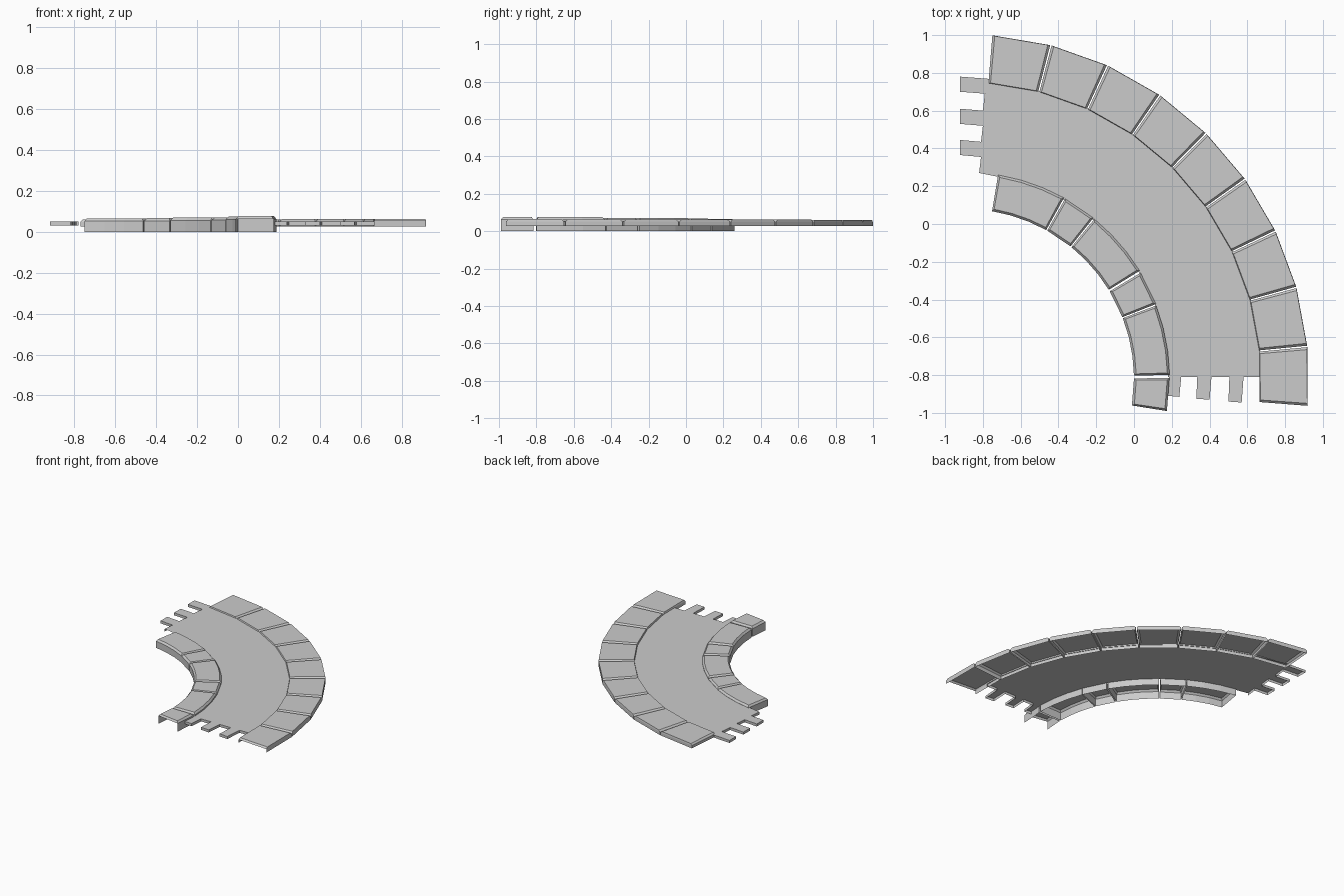
import bpy, bmesh
from math import cos, sin, radians, degrees

if "Cube" in bpy.data.objects:
    bpy.data.objects.remove(bpy.data.objects["Cube"])

CX, CY = -0.90, -0.82          # centre of the curve


def polar(r, a):
    return (CX + r * cos(radians(a)), CY + r * sin(radians(a)))


def finish(name, bm, top):
    """Orient the shell so its top faces up, then make the object."""
    bmesh.ops.recalc_face_normals(bm, faces=bm.faces)
    bm.normal_update()
    if top.normal.z < 0:
        bmesh.ops.reverse_faces(bm, faces=bm.faces)
    me = bpy.data.meshes.new(name)
    bm.to_mesh(me)
    bm.free()
    ob = bpy.data.objects.new(name, me)
    bpy.context.collection.objects.link(ob)
    return ob


def outline(r0, r1, a0, a1, n):
    angs = [a0 + (a1 - a0) * i / n for i in range(n + 1)]
    return [polar(r1, a) for a in angs] + [polar(r0, a) for a in reversed(angs)]


def block(name, r0, r1, a0, a1, zb, zt, n, edge, gap, drop, open_start=False):
    """Bottomless arc-shaped stone with a chamfered top."""
    bm = bmesh.new()
    da = degrees(gap / ((r0 + r1) / 2))
    base = outline(r0, r1, a0, a1, n)
    crown = outline(r0 + edge, r1 - edge, a0 + da, a1 - da, n)
    rings = [[bm.verts.new((x, y, z)) for x, y in pts]
             for pts, z in ((base, zb), (base, zt - drop), (crown, zt))]
    m = len(base)
    for k in range(2):
        for i in range(m):
            if open_start and k == 0 and i == m - 1:
                continue
            j = (i + 1) % m
            bm.faces.new((rings[k][i], rings[k][j], rings[k + 1][j], rings[k + 1][i]))
    for i in range(n):
        t = rings[2]
        top = bm.faces.new((t[i], t[i + 1], t[m - 2 - i], t[m - 1 - i]))
    return finish(name, bm, top)


# Outer border: nine straight stones, ten degrees each
for i in range(9):
    a = -4.6 + 10.0 * i
    block(f"outer_stone_{i + 1}", 1.57, 1.825, a + 0.12, a + 9.88,
          0.027, 0.064 - 0.0005 * i, 1, 0.003, 0.012, 0.012, open_start=(i == 0))

# Inner kerb: alternating long and short stones, rising towards the front
kerb = [(-9.0, 0.2, 0.077, 1), (1.1, 20.9, 0.075, 3), (21.3, 31.0, 0.071, 1),
        (31.6, 50.8, 0.070, 3), (51.2, 60.7, 0.067, 1), (61.1, 80.5, 0.066, 3)]
for i, (a0, a1, zt, n) in enumerate(kerb):
    block(f"kerb_stone_{i + 1}", 0.90, 1.095 - 0.003 * (5 - i) / 2, a0, a1,
          0.0, zt, n, 0.012, 0.010, 0.014, open_start=(i == 0))

# Road surface: curved sheet with three tabs at each end
front = [(0.18, -0.81)]
for x0, x1, y in ((0.18, 0.25, -0.91), (0.33, 0.41, -0.925), (0.50, 0.58, -0.94)):
    front += [(x0 + 0.005, -0.81), (x0, y), (x1 - 0.01, y - 0.005), (x1, -0.81)]
front.append((0.67, -0.81))
side = [(-0.78, 0.77)]
for y1, y0, x in ((0.77, 0.69, -0.79), (0.60, 0.52, -0.80), (0.435, 0.355, -0.81)):
    side += [(x, y1), (-0.92, y1 + 0.01), (-0.92, y0 + 0.01), (x, y0)]
side.append((-0.82, 0.27))
outer = [polar(1.575, 5.4 + 10 * i) for i in range(8)]
inner = [polar(1.085, a) for a in (80, 74, 67.5, 61, 51, 44, 38, 31, 21, 14, 7.5)]
pts = front + outer + side + inner
bm = bmesh.new()
Z = 0.051
up = [bm.verts.new((x, y, Z)) for x, y in pts]
low = {}
s0 = len(front) + len(outer)
for i in list(range(len(front) - 1)) + list(range(s0, s0 + len(side) - 1)):
    for k in (i, i + 1):
        if k not in low:
            low[k] = bm.verts.new((*pts[k], 0.031))
    bm.faces.new((low[i], low[i + 1], up[i + 1], up[i]))
top = bm.faces.new(up)
finish("road_surface", bm, top)
